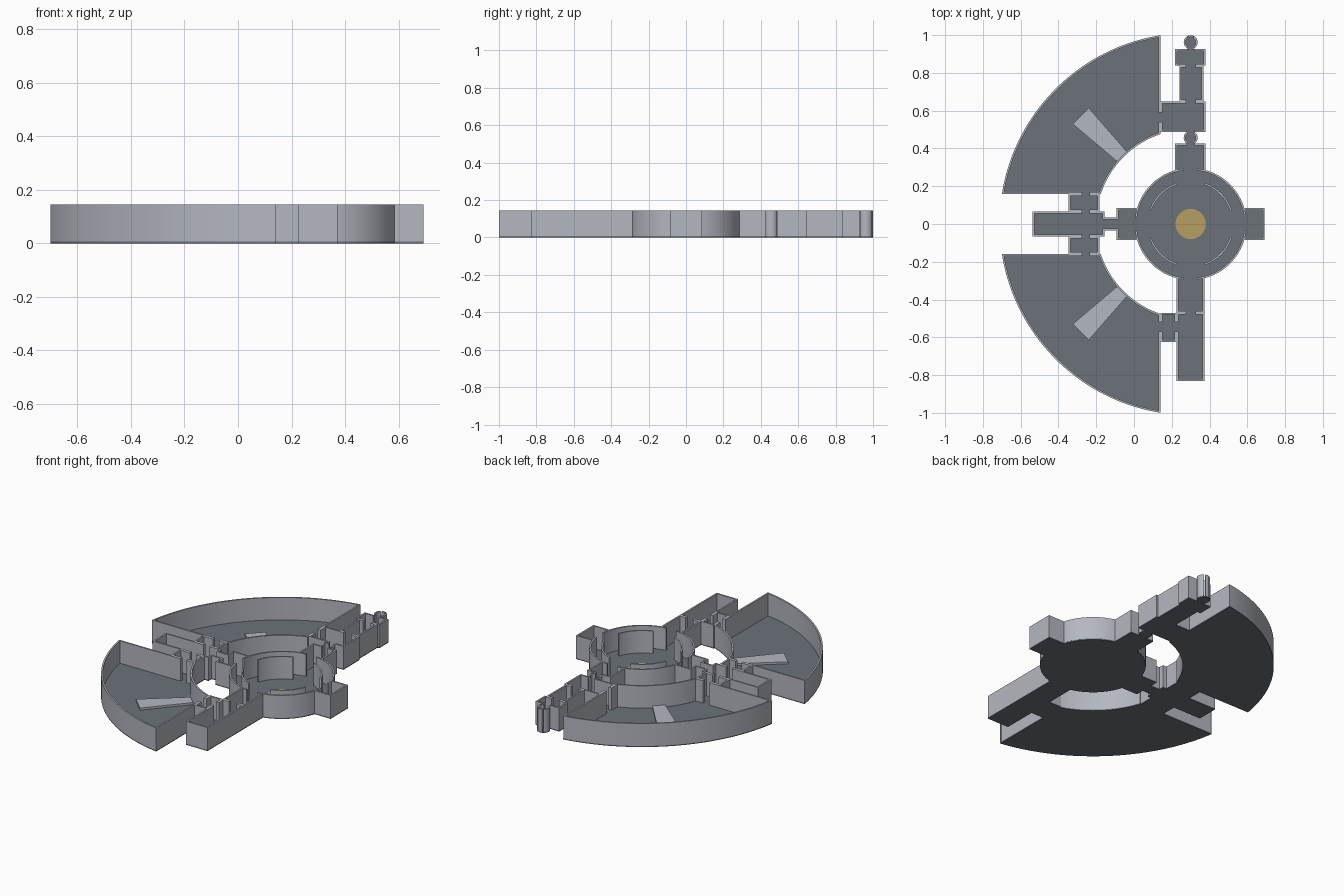
import bpy, bmesh, math
from mathutils import Vector

if "Cube" in bpy.data.objects:
    bpy.data.objects.remove(bpy.data.objects["Cube"])

H, FLOOR, T = 0.145, 0.007, 0.01      # wall height, floor thickness, wall thickness
CX, GAP = 0.3, 0.159                  # hub centre x, half gap between the wings


def material(name, rgb):
    m = bpy.data.materials.new(name)
    m.diffuse_color = (*rgb, 1)
    m.use_nodes = True
    m.node_tree.nodes["Principled BSDF"].inputs["Base Color"].default_value = m.diffuse_color
    return m


GREY = material("light_grey", (0.455, 0.475, 0.525))
DARK = material("slate_floor", (0.150, 0.170, 0.193))
GOLD = material("gold", (0.46, 0.35, 0.12))


def finish(bm, name, mat, smooth=False):
    bmesh.ops.recalc_face_normals(bm, faces=bm.faces)
    me = bpy.data.meshes.new(name)
    bm.to_mesh(me)
    bm.free()
    me.materials.append(mat)
    ob = bpy.data.objects.new(name, me)
    bpy.context.collection.objects.link(ob)
    if smooth:
        bpy.ops.object.select_all(action='DESELECT')
        ob.select_set(True)
        bpy.context.view_layer.objects.active = ob
        bpy.ops.object.shade_smooth_by_angle()


def slab(name, pts, z0, z1, mat):
    """Flat plate from an outline."""
    bm = bmesh.new()
    f = bm.faces.new([bm.verts.new((x, y, z0)) for x, y in pts])
    ext = bmesh.ops.extrude_face_region(bm, geom=[f])
    for v in ext["geom"]:
        if isinstance(v, bmesh.types.BMVert):
            v.co.z = z1
    finish(bm, name, mat)


def add_wall(bm, pts):
    """Thin upright strip along an open centre line."""
    p = [Vector(q) for q in pts]
    rings = []
    for i, q in enumerate(p):
        d = (p[min(i + 1, len(p) - 1)] - p[max(i - 1, 0)]).normalized()
        n = Vector((-d.y, d.x)) * T / 2
        rings.append([bm.verts.new((c.x, c.y, z)) for c, z in
                      ((q + n, FLOOR), (q - n, FLOOR), (q - n, H), (q + n, H))])
    for a, b in zip(rings, rings[1:]):
        for k in range(4):
            bm.faces.new((a[k], a[(k + 1) % 4], b[(k + 1) % 4], b[k]))
    bm.faces.new(rings[0])
    bm.faces.new(rings[-1])


def arc(r, a0, a1, n=40, cx=CX, cy=0):
    return [(cx + r * math.cos(a0 + (a1 - a0) * i / n),
             cy + r * math.sin(a0 + (a1 - a0) * i / n)) for i in range(n + 1)]


def side(bm, a, b, door):
    """Straight wall, with an optional doorway (centre, half width) along its axis."""
    if door is None:
        return add_wall(bm, (a, b))
    axis = 0 if abs(a[0] - b[0]) > abs(a[1] - b[1]) else 1
    for end, s in ((a, -1), (b, 1)):
        jamb = list(end)
        jamb[axis] = door[0] + s * door[1]
        add_wall(bm, (end, jamb))


def room(name, x0, y0, x1, y1, opens="", **doors):
    """Rectangular room: floor plus four walls, each closed, open or with a door."""
    slab(name + "_floor", ((x0, y0), (x1, y0), (x1, y1), (x0, y1)), 0, FLOOR, DARK)
    h = T / 2
    walls = {"s": ((x0, y0 + h), (x1, y0 + h)), "n": ((x0, y1 - h), (x1, y1 - h)),
             "w": ((x0 + h, y0), (x0 + h, y1)), "e": ((x1 - h, y0), (x1 - h, y1))}
    bm = bmesh.new()
    for k, (a, b) in walls.items():
        if k not in opens:
            side(bm, a, b, doors.get(k))
    finish(bm, name + "_walls", GREY)


# Round hub: floor, outer ring with doorways, inner ring with wide gaps, gold disc
slab("hub_floor", arc(0.296, 0, math.tau, 64)[:-1], 0, FLOOR, DARK)
for name, r, half in (("hub_outer_ring", 0.291, 0.12), ("hub_inner_ring", 0.225, 0.33)):
    bm = bmesh.new()
    for k in range(4):
        q = k * math.pi / 2
        add_wall(bm, arc(r, q + half, q + math.pi / 2 - half, 20))
    finish(bm, name, GREY, True)
slab("hub_disc", arc(0.08, 0, math.tau, 32)[:-1], FLOOR, FLOOR + 0.003, GOLD)

# Two mirrored curved wings
RO, RI = 1.012, 0.502
for s, tag in ((1, "north"), (-1, "south")):
    def span(r):
        return math.acos(-0.16 / r), math.pi - math.asin(GAP / r)

    def flip(pts):
        return [(x, y * s) for x, y in pts]

    outline = arc(RO, *span(RO), 48) + arc(RI, *span(RI), 32)[::-1]
    slab(tag + "_wing_floor", flip(outline), 0, FLOOR, DARK)
    bm = bmesh.new()
    add_wall(bm, flip(arc(RO - T / 2, *span(RO - T / 2), 48)))
    add_wall(bm, flip(arc(RI + T / 2, *span(RI + T / 2), 32)))
    side(bm, (-0.695, s * (GAP + T / 2)), (-0.178, s * (GAP + T / 2)), (-0.255, 0.02))
    ends = sorted((s * 0.48, s * 0.995))
    side(bm, (0.135, ends[0]), (0.135, ends[1]), (0.565 if s > 0 else -0.545, 0.025))
    finish(bm, tag + "_wing_walls", GREY, True)
    # Tapered ramp on the wing floor
    slab(tag + "_wing_ramp", flip(((-0.325, 0.53), (-0.24, 0.615), (-0.035, 0.38),
                                   (-0.088, 0.33))), FLOOR, 0.02, GREY)
    # Lobby joining the wing to the west corridor
    y0, y1 = sorted((s * 0.066, s * GAP))
    room(tag + "_lobby", -0.347, y0, -0.182, y1, n=(-0.255, 0.02), s=(-0.255, 0.02))

# West side
room("west_corridor", -0.537, -0.066, -0.156, 0.066,
     n=(-0.255, 0.02), s=(-0.255, 0.02), e=(0, 0.025))
room("west_passage", -0.156, -0.035, -0.093, 0.035, opens="we")
room("west_room", -0.093, -0.085, 0.018, 0.085, opens="e", w=(0, 0.025))

# East side
room("east_room", 0.582, -0.085, 0.692, 0.085, opens="w")

# North side
room("north_room", 0.217, 0.283, 0.378, 0.425, opens="s", n=(CX, 0.02))
room("north_hall", 0.14, 0.488, 0.378, 0.648, w=(0.565, 0.025), n=(CX, 0.025), s=(CX, 0.02))
room("north_corridor", 0.24, 0.648, 0.367, 0.838, s=(CX, 0.025), n=(CX, 0.025))
room("north_cap", 0.218, 0.838, 0.378, 0.927, s=(CX, 0.025), n=(CX, 0.018))

# South side
room("south_room", 0.225, -0.47, 0.372, -0.284, opens="n", s=(CX, 0.025))
room("south_hall", 0.225, -0.83, 0.372, -0.47, n=(CX, 0.025), w=(-0.545, 0.025))
room("south_lobby", 0.14, -0.624, 0.225, -0.47, e=(-0.545, 0.025), w=(-0.545, 0.025))

# Small round air locks with open ends
for name, cy in (("inner_airlock", 0.456), ("outer_airlock", 0.962)):
    slab(name + "_floor", arc(0.037, 0, math.tau, 12, cy=cy)[:-1], 0, FLOOR, DARK)
    bm = bmesh.new()
    for a in (0, math.pi):
        add_wall(bm, arc(0.032, a - 1.0, a + 1.0, 6, cy=cy))
    if cy > 0.9:
        add_wall(bm, arc(0.032, 1.2, math.pi - 1.2, 3, cy=cy))
    finish(bm, name + "_walls", GREY, True)
